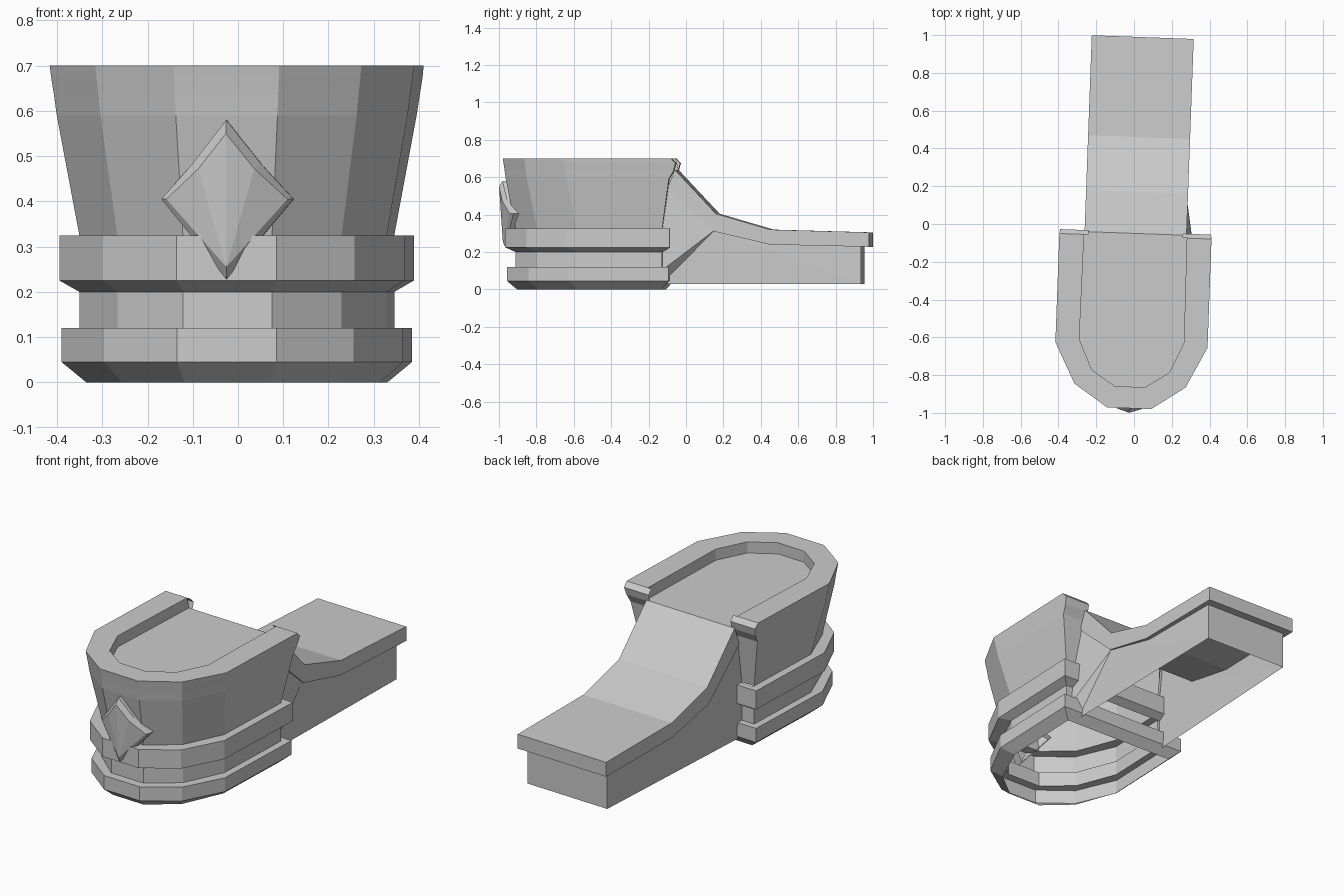
import bpy, bmesh, math

if "Cube" in bpy.data.objects:
    bpy.data.objects.remove(bpy.data.objects["Cube"])

TURN = math.radians(-2.1)   # whole model is slightly turned on its base
SHIFT = 0.01


def make(name, verts, faces):
    bm = bmesh.new()
    vs = [bm.verts.new(v) for v in verts]
    for f in faces:
        bm.faces.new([vs[i] for i in f])
    bmesh.ops.remove_doubles(bm, verts=bm.verts, dist=1e-5)
    bmesh.ops.recalc_face_normals(bm, faces=bm.faces)
    me = bpy.data.meshes.new(name)
    bm.to_mesh(me)
    bm.free()
    ob = bpy.data.objects.new(name, me)
    ob.rotation_euler.z = TURN
    ob.location.x = SHIFT
    bpy.context.collection.objects.link(ob)
    return ob


def mirrored(half, z):
    """Right half outline (front to back) -> full outline, right back to left back."""
    return [(x, y, z) for x, y in reversed(half)] + [(-x, y, z) for x, y in half]


def u_ring(z, w, front, back):
    return mirrored([(0.29 * w, front), (0.73 * w, front + 0.12),
                     (w, front + 0.335), (w, back), (0.25, back)], z)


def loft(rings, closed):
    """Faces between consecutive rings; closed[i] tells if the rear gap is bridged."""
    n = len(rings[0])
    faces = []
    for r in range(len(rings) - 1):
        for i in range(n if closed[r] else n - 1):
            j = (i + 1) % n
            faces.append((r * n + i, r * n + j, (r + 1) * n + j, (r + 1) * n + i))
    return [v for ring in rings for v in ring], faces


# Banded base: two chamfered bands with a recessed neck
base = [u_ring(*p) for p in [
    (0, .325, -.90, -.12), (.045, .378, -.953, -.08), (.12, .378, -.953, -.08),
    (.12, .34, -.908, -.115), (.20, .34, -.908, -.115),
    (.225, .382, -.963, -.075), (.325, .382, -.963, -.075), (.325, .34, -.908, -.11)]]
make("banded_base", *loft(base, [1, 1, 1, 0, 1, 1, 1]))

# Flared wall with the rim lip at its rear ends
wall = [u_ring(*p) for p in [
    (.325, .34, -.908, -.115), (.59, .388, -.960, -.078), (.635, .394, -.966, -.052),
    (.675, .40, -.972, -.042), (.70, .403, -.976, -.065)]]
make("flared_wall", *loft(wall, [0] * 4))

# Rim top, inner rim wall and sunken floor
inner = [(.08, -.862), (.205, -.78), (.277, -.62), (.272, -.065)]
low = inner[:3] + [(.272, -.05)]
outer = u_ring(.70, .403, -.976, -.065)[1:-1]
rim = [outer, mirrored(inner, .70), mirrored(low, .64)]
verts, faces = loft(rim, [0, 0])
faces.append(tuple(range(16, 24)))
make("rim_and_floor", verts, faces)

# Ramp slab: side profile extruded across
profile = [(-.05, .64), (.17, .405), (.46, .32), (.99, .305),
           (.99, .228), (.46, .24), (.16, .31), (-.09, .54)]
n = len(profile)
verts = [(x, y, z) for x in (-.27, .27) for y, z in profile]
faces = [tuple(range(n)), tuple(range(n, 2 * n))]
faces += [(i, (i + 1) % n, n + (i + 1) % n, n + i) for i in range(n)]
make("ramp_slab", verts, faces)


# Ramp support: two side walls and an end wall, open underneath
def side(s, flare):
    return [(s * .262, .16, .315), (s * .265, -.12, .57), (s * flare, -.12, .10),
            (s * .262, -.12, .03), (s * .243, .945, .03), (s * .243, .945, .24),
            (s * .25, .46, .245)]


verts = side(1, .31) + side(-1, .265)
faces = [(4, 5, 12, 11)]
for k in (0, 7):
    faces += [(k, k + 1, k + 2), (k, k + 2, k + 3), (k, k + 3, k + 4),
              (k, k + 4, k + 5, k + 6)]
make("ramp_support", verts, faces)

# Diamond ornament wrapped over the front
shapes = [
    [(0, -.93, .58), (.077, -.90, .482), (.146, -.87, .405),
     (0, -.92, .228), (-.146, -.87, .405), (-.077, -.90, .482)],
    [(0, -.982, .58), (.077, -.955, .482), (.146, -.918, .405),
     (0, -.968, .228), (-.146, -.918, .405), (-.077, -.955, .482)],
    [(0, -1.0, .55), (.062, -.980, .472), (.134, -.938, .405),
     (0, -.980, .255), (-.134, -.938, .405), (-.062, -.980, .472)]]
verts, faces = loft(shapes, [1, 1])
faces += [(12, 13, 15), (13, 14, 15), (12, 15, 17), (15, 16, 17)]
make("diamond_ornament", verts, faces)
